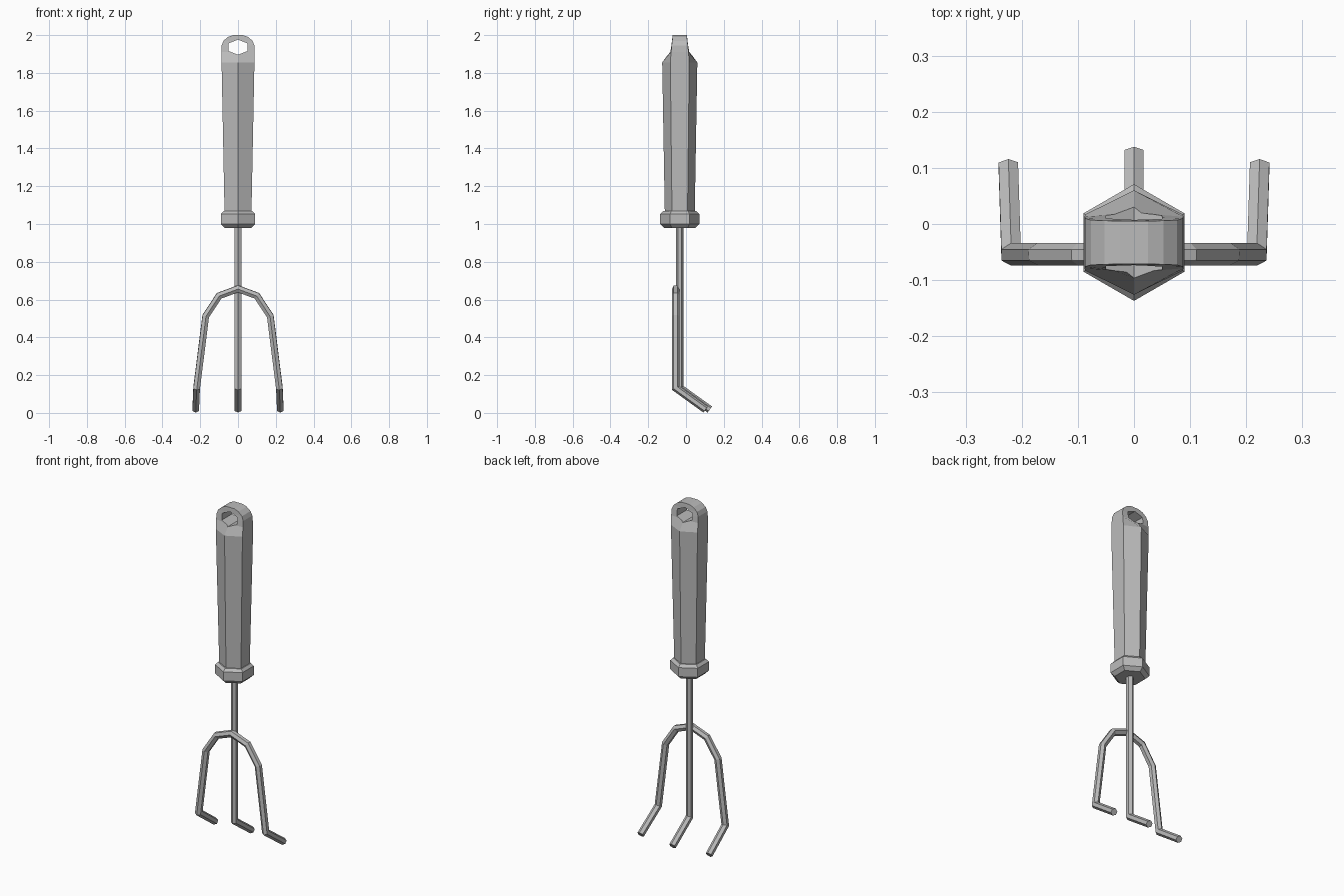
import bpy, bmesh, math
from mathutils import Vector

old = bpy.data.objects.get("Cube")
if old:
    bpy.data.objects.remove(old, do_unlink=True)

grey = bpy.data.materials.new("plain grey")
grey.use_nodes = True
grey.diffuse_color = (0.5, 0.5, 0.5, 1)
grey.node_tree.nodes["Principled BSDF"].inputs["Base Color"].default_value = (0.5, 0.5, 0.5, 1)

CY = -0.033   # depth of the handle axis


def skin(name, rings):
    """Join six-sided rings into a closed, flat-shaded solid."""
    bm = bmesh.new()
    loops = [[bm.verts.new(p) for p in ring] for ring in rings]
    for a, b in zip(loops, loops[1:]):
        for i in range(len(a)):
            j = (i + 1) % len(a)
            bm.faces.new((a[i], a[j], b[j], b[i]))
    bm.faces.new(loops[0])
    bm.faces.new(loops[-1])
    bmesh.ops.recalc_face_normals(bm, faces=bm.faces)
    mesh = bpy.data.meshes.new(name)
    bm.to_mesh(mesh)
    bm.free()
    mesh.materials.append(grey)
    obj = bpy.data.objects.new(name, mesh)
    bpy.context.collection.objects.link(obj)
    return obj


def hex_ring(z, half_x, ridge, side):
    """Hexagon with its ridges facing front and back and flats at the sides."""
    flat = [(0, -ridge), (half_x, -side), (half_x, side),
            (0, ridge), (-half_x, side), (-half_x, -side)]
    return [(x, CY + y, z) for x, y in flat]


def sweep(name, path, radius, ridge):
    """Hexagonal wire along a path with mitred bends."""
    pts = [Vector(p) for p in path]
    dirs = [(b - a).normalized() for a, b in zip(pts, pts[1:])]
    u = Vector(ridge)
    u = (u - dirs[0] * u.dot(dirs[0])).normalized()
    v = dirs[0].cross(u)
    ring = [pts[0] + radius * (u * math.cos(k * math.pi / 3) + v * math.sin(k * math.pi / 3))
            for k in range(6)]
    rings = [ring]
    for i, d in enumerate(dirs):
        nxt = dirs[i + 1] if i + 1 < len(dirs) else d
        normal = (d + nxt).normalized()
        ring = [p + d * ((pts[i + 1] - p).dot(normal) / d.dot(normal)) for p in ring]
        rings.append(ring)
    return skin(name, rings)


# Grip narrowing into a flat, rounded hanging tab
grip = skin("handle_grip", [hex_ring(*r) for r in (
    (1.05, 0.071, 0.079, 0.041),
    (1.855, 0.087, 0.093, 0.05),
    (1.91, 0.088, 0.053, 0.046),
    (1.945, 0.087, 0.046, 0.043),
    (1.97, 0.077, 0.041, 0.04),
    (1.99, 0.053, 0.039, 0.039),
    (2.0, 0.025, 0.038, 0.038))])

# Hexagonal hanging hole through the tab
outline = [(0, 0.04), (0.05, 0.02), (0.05, -0.02), (0, -0.04), (-0.05, -0.02), (-0.05, 0.02)]
cutter = skin("hole_cutter", [[(x, y, 1.936 + z) for x, z in outline] for y in (-0.3, 0.3)])
cutter.hide_render = True
cut = grip.modifiers.new("hole", "BOOLEAN")
cut.operation = "DIFFERENCE"
cut.solver = "EXACT"
cut.object = cutter
bpy.context.view_layer.objects.active = grip
bpy.ops.object.modifier_apply(modifier=cut.name)
bpy.data.objects.remove(cutter, do_unlink=True)

# Collar with bevelled rims
skin("handle_collar", [hex_ring(z, r * 0.866, r, r / 2) for z, r in (
    (0.98, 0.082), (1.0, 0.104), (1.053, 0.104), (1.068, 0.088))])

# Straight shaft ending in the middle tine
sweep("shaft_and_middle_tine",
      [(0, CY, 1.0), (0, CY, 0.132), (0, 0.126, 0.018)], 0.02, (0, 1, 0))

# Arched fork carrying both outer tines
half = [(0.224, 0.104, 0.018), (0.219, -0.054, 0.132), (0.171, -0.054, 0.512),
        (0.1, -0.054, 0.62)]
fork = half + [(0, -0.054, 0.657)] + [(-x, y, z) for x, y, z in reversed(half)]
sweep("fork_and_outer_tines", fork, 0.02, (0, 1, 1))
